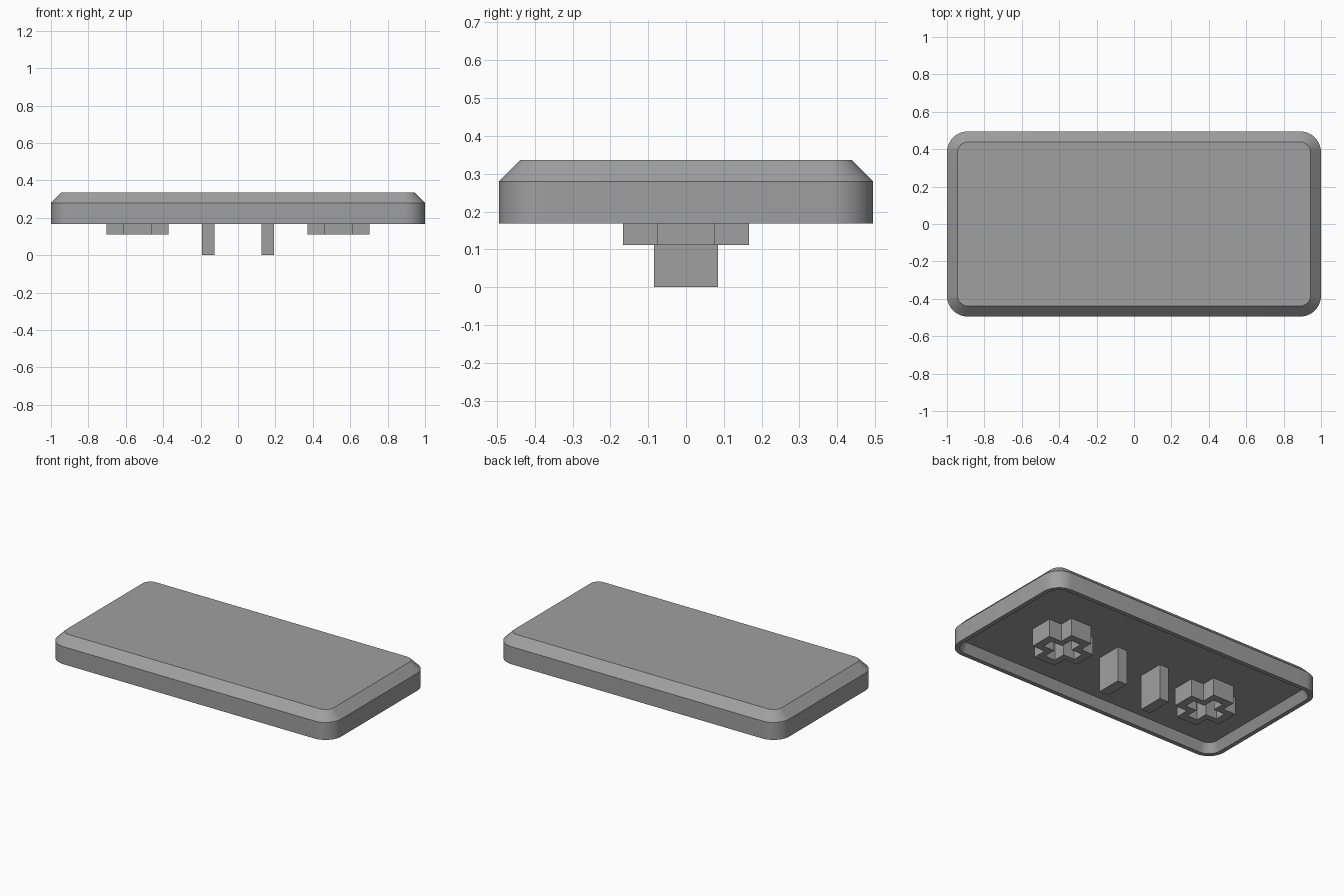
import bpy, bmesh, math

if "Cube" in bpy.data.objects:
    bpy.data.objects.remove(bpy.data.objects["Cube"])

grey = bpy.data.materials.new("mid grey")
grey.diffuse_color = (0.35, 0.35, 0.35, 1)
grey.use_nodes = True
grey.node_tree.nodes["Principled BSDF"].inputs["Base Color"].default_value = grey.diffuse_color

CEILING = 0.226  # underside of the top plate
RIM = 0.168      # lower edge of the cap wall


def rounded_rect(inset, z, seg=10):
    """Ring of points around the cap outline, moved inwards by inset."""
    hx, hy, r = 1.0 - inset, 0.495 - inset, 0.112 - inset
    pts = []
    for i, (sx, sy) in enumerate([(1, 1), (-1, 1), (-1, -1), (1, -1)]):
        for k in range(seg + 1):
            a = math.pi / 2 * (i + k / seg)
            pts.append((sx * (hx - r) + r * math.cos(a),
                        sy * (hy - r) + r * math.sin(a), z))
    return pts


def plus(reach, half, z):
    """Ring of points around a plus sign."""
    pts = []
    for c, s in [(1, 0), (0, 1), (-1, 0), (0, -1)]:
        for x, y in [(reach, -half), (reach, half), (half, half)]:
            pts.append((c * x - s * y, s * x + c * y, z))
    return pts


def loft(name, rings, cap_ends=False, loc=(0, 0, 0)):
    """Join successive rings with quads, optionally capping the ends."""
    bm = bmesh.new()
    loops = [[bm.verts.new(p) for p in ring] for ring in rings]
    for a, b in zip(loops, loops[1:]):
        n = len(a)
        for i in range(n):
            j = (i + 1) % n
            bm.faces.new((a[i], a[j], b[j], b[i]))
    if cap_ends:
        bm.faces.new(loops[0])
        bm.faces.new(loops[-1])
    bmesh.ops.recalc_face_normals(bm, faces=bm.faces)
    mesh = bpy.data.meshes.new(name)
    bm.to_mesh(mesh)
    bm.free()
    mesh.materials.append(grey)
    obj = bpy.data.objects.new(name, mesh)
    obj.location = loc
    bpy.context.collection.objects.link(obj)
    return obj


# Hollow cap: ceiling, sloped inner wall, thin rim, outer wall, chamfer, top
cap = loft("cap_shell", [
    rounded_rect(0.056, CEILING),
    rounded_rect(0.028, RIM),
    rounded_rect(0.0, RIM),
    rounded_rect(0.0, 0.28),
    rounded_rect(0.056, 0.336),
], cap_ends=True)
bpy.context.view_layer.objects.active = cap
cap.select_set(True)
bpy.ops.object.shade_smooth_by_angle(angle=math.radians(30))

for side, label in [(-1, "left"), (1, "right")]:
    # Flat prong that clips into the switch
    x0, x1 = sorted((side * 0.125, side * 0.192))
    loft(label + "_prong", [
        [(x0, -0.084, z), (x1, -0.084, z), (x1, 0.084, z), (x0, 0.084, z)]
        for z in (0.0, CEILING)], cap_ends=True)

    # Plus-shaped stabiliser socket with a plus-shaped slot
    loft(label + "_socket", [
        plus(0.166, 0.075, CEILING),
        plus(0.166, 0.075, 0.112),
        plus(0.116, 0.036, 0.112),
        plus(0.116, 0.036, CEILING),
    ], loc=(side * 0.538, 0, 0))
